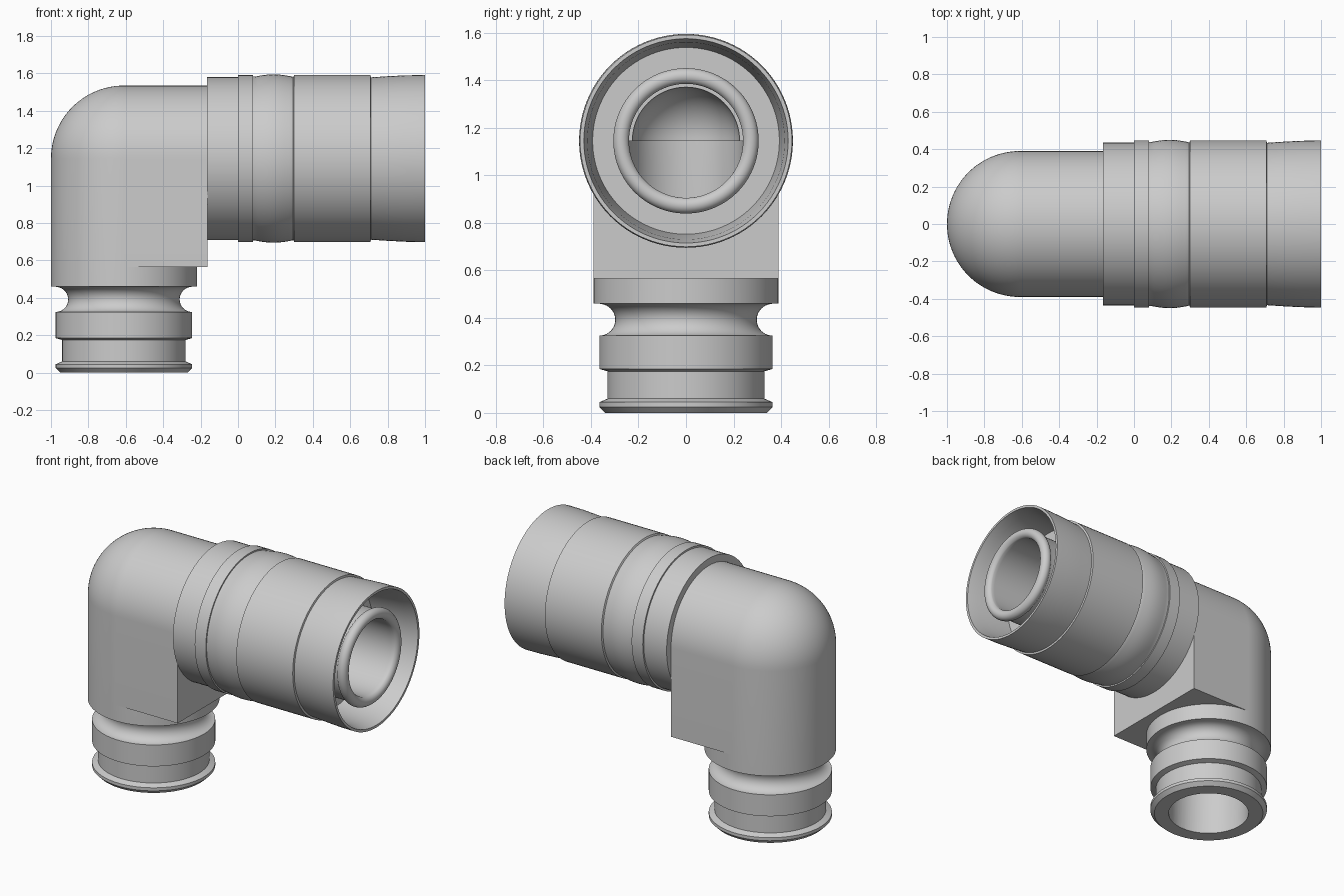
import bpy, bmesh, math
from mathutils import Vector

STEPS = 96
ELBOW_X, AXIS_Z = -0.61, 1.145
BODY_R, BORE_R = 0.39, 0.24

if "Cube" in bpy.data.objects:
    bpy.data.objects.remove(bpy.data.objects["Cube"], do_unlink=True)

grey = bpy.data.materials.new("light grey")
grey.use_nodes = True
colour = (0.6, 0.6, 0.6, 1)
grey.diffuse_color = colour
for node in grey.node_tree.nodes:
    if node.type == 'BSDF_PRINCIPLED':
        node.inputs["Base Color"].default_value = colour


def finish(name, bm):
    bmesh.ops.remove_doubles(bm, verts=bm.verts, dist=1e-5)
    bmesh.ops.recalc_face_normals(bm, faces=bm.faces)
    mesh = bpy.data.meshes.new(name)
    bm.to_mesh(mesh)
    bm.free()
    mesh.materials.append(grey)
    ob = bpy.data.objects.new(name, mesh)
    bpy.context.collection.objects.link(ob)
    return ob


def lathe(name, profile, axis, closed=False):
    """Revolve (distance along axis, radius) points about the pipe axis."""
    bm = bmesh.new()
    if axis == 'Z':
        cent, direction = Vector((ELBOW_X, 0, 0)), Vector((0, 0, 1))
        side = Vector((1, 0, 0))
    else:
        cent, direction = Vector((0, 0, AXIS_Z)), Vector((1, 0, 0))
        side = Vector((0, 0, 1))
    verts = [bm.verts.new(cent + direction * t + side * r) for t, r in profile]
    pairs = list(zip(verts, verts[1:]))
    if closed:
        pairs.append((verts[-1], verts[0]))
    edges = [bm.edges.new(p) for p in pairs]
    bmesh.ops.spin(bm, geom=verts + edges, cent=cent, axis=direction,
                   angle=2 * math.pi, steps=STEPS)
    return finish(name, bm)


def arc(t, r, radius, start, end, count):
    """Arc points in (axis, radius) space, angles in degrees from the axis."""
    angles = [math.radians(start + (end - start) * i / count) for i in range(count + 1)]
    return [(t + radius * math.cos(a), r + radius * math.sin(a)) for a in angles]


def dome(radius):
    return arc(AXIS_Z, 0, radius, 90, 0, STEPS // 4)[:-1] + [(AXIS_Z + radius, 0)]


def activate(ob):
    bpy.ops.object.select_all(action='DESELECT')
    ob.select_set(True)
    bpy.context.view_layer.objects.active = ob


# Vertical leg: ribbed plug, rounded neck groove, barrel and domed top
plug = [(0, 0), (0, 0.34), (0.025, 0.365), (0.045, 0.365), (0.06, 0.33),
        (0.175, 0.33), (0.185, 0.365), (0.325, 0.365)]
neck = arc(0.392, 0.365, 0.067, 180, 360, 20)[1:-1]
vertical_leg = lathe("vertical_leg", plug + neck + [(0.46, 0.365), (0.46, BODY_R)]
                     + dome(BODY_R), 'Z')

# Horizontal leg: arch section with a square lower half
bm = bmesh.new()
section = [(BODY_R * math.cos(math.pi * i / 48), AXIS_Z + BODY_R * math.sin(math.pi * i / 48))
           for i in range(49)]
section += [(-BODY_R, 0.565), (BODY_R, 0.565)]
face = bm.faces.new([bm.verts.new((ELBOW_X, y, z)) for y, z in section])
out = bmesh.ops.extrude_face_region(bm, geom=[face], use_keep_orig=True)
for v in out["geom"]:
    if isinstance(v, bmesh.types.BMVert):
        v.co.x = -0.163
horizontal_leg = finish("horizontal_leg", bm)

# Bores through both legs
bore_v = lathe("vertical_bore", [(-0.1, 0), (-0.1, 0.25), (0.3, 0.25), (0.4, BORE_R),
                                 (AXIS_Z, BORE_R)] + dome(0.226), 'Z')
bore_h = lathe("horizontal_bore", [(-0.62, 0), (-0.62, BORE_R + 0.001),
                                   (1.2, BORE_R + 0.001), (1.2, 0)], 'X')
for leg in (vertical_leg, horizontal_leg):
    activate(leg)
    for cutter in (bore_v, bore_h):
        mod = leg.modifiers.new("bore", 'BOOLEAN')
        mod.operation, mod.solver, mod.object = 'DIFFERENCE', 'EXACT', cutter
        bpy.ops.object.modifier_apply(modifier=mod.name)
for cutter in (bore_v, bore_h):
    bpy.data.objects.remove(cutter, do_unlink=True)

# Coupling sleeve: stepped outside, bulged ring, flared mouth and deep socket
bulge = [(0.09 + 0.2 * i / 12, 0.438 + 0.012 * math.sin(math.pi * i / 12)) for i in range(13)]
outside = [(-0.165, BORE_R), (-0.165, 0.436), (0, 0.436), (0, 0.447), (0.08, 0.447),
           (0.08, 0.438)] + bulge
outside += [(0.295, 0.436), (0.3, 0.446), (0.708, 0.446), (0.711, 0.434),
            (0.8, 0.44), (0.9, 0.445), (1, 0.446)]
socket = [(1, 0.43), (0.93, 0.415), (0.7, 0.393), (0.7, 0.285)]
# Inner spigot with a rolled lip
lip = [(0.9, 0.285)] + arc(0.95, 0.272, 0.034, 150, 0, 14) + \
      arc(0.95, 0.272, 0.034, 0, -70, 7)[1:]
sleeve = lathe("coupling_sleeve", outside + socket + lip + [(0.94, BORE_R)], 'X', closed=True)

for ob in (vertical_leg, horizontal_leg, sleeve):
    activate(ob)
    bpy.ops.object.shade_smooth_by_angle(angle=math.radians(25))
